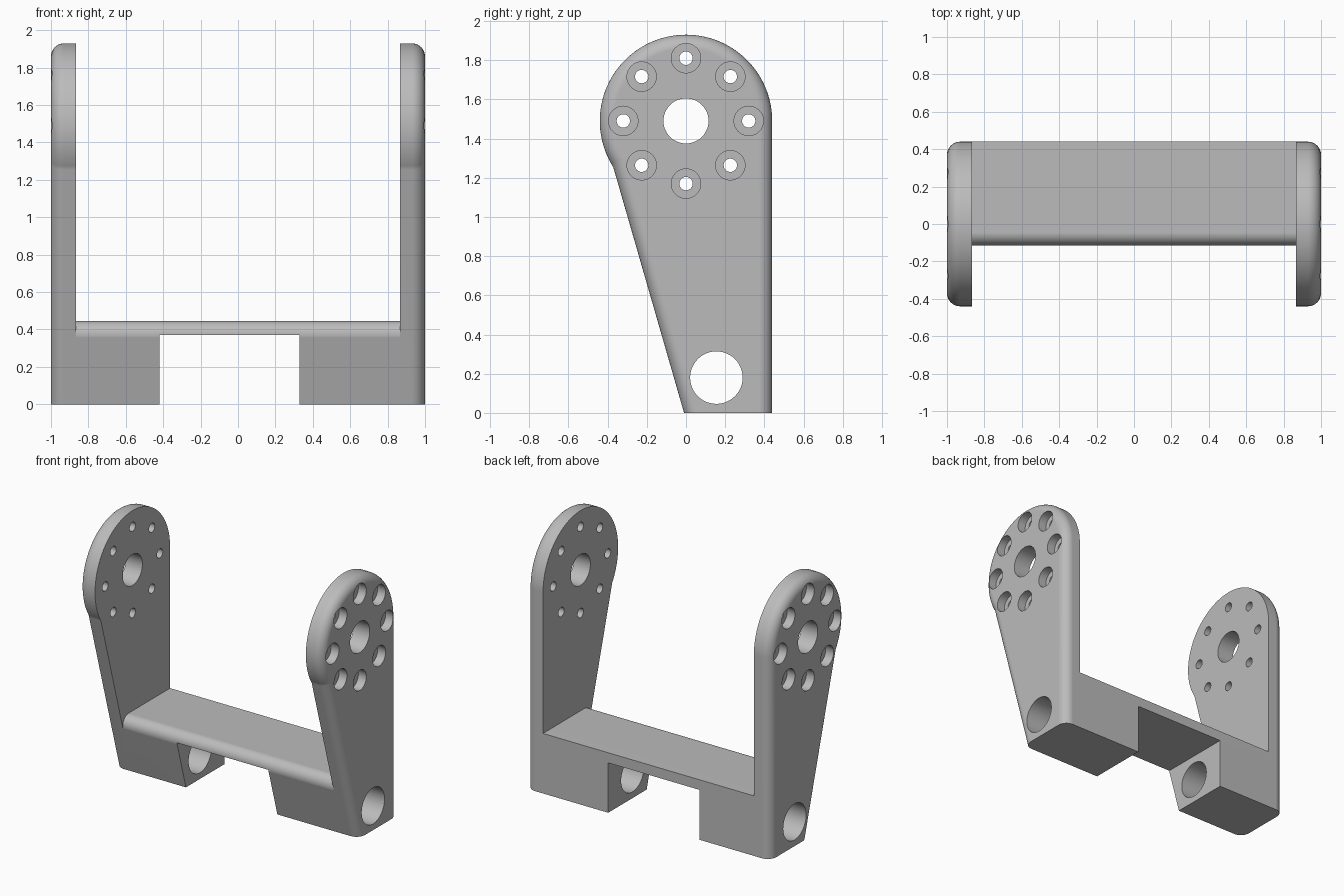
import bpy, bmesh
from math import sin, cos, pi, sqrt, atan2, radians
from mathutils import Matrix, Vector

if "Cube" in bpy.data.objects:
    bpy.data.objects.remove(bpy.data.objects["Cube"])

# Main dimensions
HEAD_Z, HEAD_R = 1.49, 0.44
TOE_Y = -0.01
INNER_X = 0.865
BRIDGE_Z, BRIDGE_R = 0.445, 0.07
FILLET, STEPS = 0.07, 8
slope = Vector((-0.36, 1.25)).normalized()
inward = Vector((slope.y, -slope.x))
head = Vector((0, HEAD_Z))
toe = Vector((TOE_Y, 0))

grey = bpy.data.materials.new("plain_grey")
grey.use_nodes = True
colour = (0.5, 0.5, 0.5, 1)
grey.diffuse_color = colour
grey.node_tree.nodes["Principled BSDF"].inputs["Base Color"].default_value = colour


def finish(name, bm):
    bmesh.ops.recalc_face_normals(bm, faces=bm.faces)
    mesh = bpy.data.meshes.new(name)
    bm.to_mesh(mesh)
    bm.free()
    obj = bpy.data.objects.new(name, mesh)
    bpy.context.collection.objects.link(obj)
    mesh.materials.append(grey)
    return obj


def loft(name, sections):
    """Skin a list of (x, [(y, z), ...]) sections and cap both ends."""
    bm = bmesh.new()
    rings = [[bm.verts.new((x, y, z)) for y, z in pts] for x, pts in sections]
    n = len(rings[0])
    for a, b in zip(rings, rings[1:]):
        for i in range(n):
            j = (i + 1) % n
            bm.faces.new((a[i], a[j], b[j], b[i]))
    bm.faces.new(rings[0])
    bm.faces.new(rings[-1])
    return finish(name, bm)


def rods(name, items):
    """Cylinders along x, each given as (x0, x1, y, z, radius)."""
    bm = bmesh.new()
    for x0, x1, y, z, r in items:
        place = Matrix.Translation(((x0 + x1) / 2, y, z)) @ Matrix.Rotation(pi / 2, 4, 'Y')
        bmesh.ops.create_cone(bm, cap_ends=True, segments=48, radius1=r, radius2=r,
                              depth=x1 - x0, matrix=place)
    return finish(name, bm)


def outline(d):
    """Side profile of the arm, moved inward by d except at the flat foot."""
    r = HEAD_R - d
    gap = (head - toe).dot(inward) - d
    join = -gap * inward - sqrt(r * r - gap * gap) * slope
    end = atan2(join.y, join.x) % (2 * pi)
    arc = [(r * cos(end * i / 64), HEAD_Z + r * sin(end * i / 64)) for i in range(65)]
    return [(TOE_Y + d / inward.x, 0), (r, 0)] + arc


# Solid body with rounded outer edges
half = []
for i in range(STEPS + 1):
    a = pi / 2 * i / STEPS
    half.append((1 - FILLET + FILLET * sin(a), outline(FILLET * (1 - cos(a)))))
bracket = loft("bracket", [(-x, p) for x, p in reversed(half)] + half)

# Space between the arms, leaving a bridge with a rounded front edge
cz = BRIDGE_Z - BRIDGE_R
cy = TOE_Y + (BRIDGE_R - cz * inward.y) / inward.x
turn = pi / 2 + atan2(inward.x, inward.y) + 2 * atan2(inward.y, inward.x)
edge = [(cy + BRIDGE_R * cos(pi / 2 + (turn - pi / 2) * i / 12),
         cz + BRIDGE_R * sin(pi / 2 + (turn - pi / 2) * i / 12)) for i in range(13)]
gap_side = [(-1, 2.2), (1, 2.2), (1, BRIDGE_Z)] + edge + [(-1, edge[-1][1])]
arm_gap = loft("arm_gap_cutter", [(-INNER_X, gap_side), (INNER_X, gap_side)])

# Notch under the bridge
notch_side = [(-1, -0.2), (1, -0.2), (1, 0.37), (-1, 0.37)]
notch = loft("notch_cutter", [(-0.42, notch_side), (0.33, notch_side)])

# Bolt circle, centre hole and pin hole
bolts = [(0.32 * cos(pi / 4 * k), HEAD_Z + 0.32 * sin(pi / 4 * k)) for k in range(8)]
holes = rods("hole_cutter", [(-1.2, 1.2, y, z, 0.034) for y, z in bolts]
             + [(-1.2, 1.2, 0, HEAD_Z, 0.115), (-1.2, 1.2, 0.155, 0.18, 0.134)])
SEAT = 0.935
seats = rods("bolt_seat_cutter", [(SEAT, 1.2, y, z, 0.075) for y, z in bolts]
             + [(-1.2, -SEAT, y, z, 0.075) for y, z in bolts])

bpy.ops.object.select_all(action='DESELECT')
bpy.context.view_layer.objects.active = bracket
bracket.select_set(True)
for cutter in (arm_gap, notch, holes, seats):
    mod = bracket.modifiers.new("cut", 'BOOLEAN')
    mod.operation = 'DIFFERENCE'
    mod.solver = 'EXACT'
    mod.object = cutter
    bpy.ops.object.modifier_apply(modifier=mod.name)
    bpy.data.objects.remove(cutter)

# Smooth rounds, crisp edges, flat large faces
bpy.ops.object.shade_smooth_by_angle(angle=radians(25))
weighted = bracket.modifiers.new("even_normals", 'WEIGHTED_NORMAL')
weighted.keep_sharp = True
